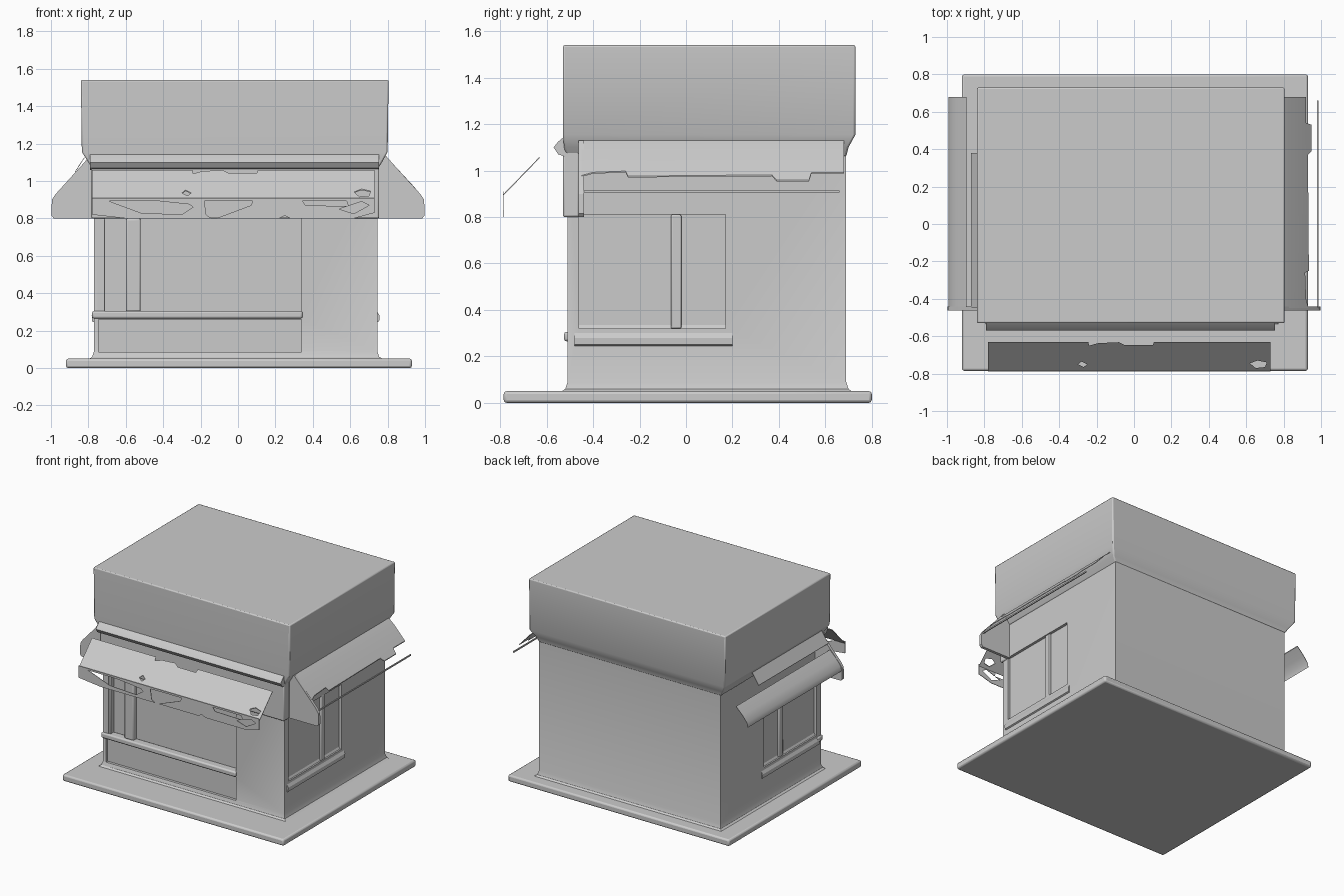
import bpy, bmesh, math

if "Cube" in bpy.data.objects:
    bpy.data.objects.remove(bpy.data.objects["Cube"])


def finish(name, bm, bevel=0.0):
    bmesh.ops.recalc_face_normals(bm, faces=bm.faces)
    me = bpy.data.meshes.new(name)
    bm.to_mesh(me)
    bm.free()
    ob = bpy.data.objects.new(name, me)
    bpy.context.collection.objects.link(ob)
    if bevel:
        m = ob.modifiers.new("soft_edges", 'BEVEL')
        m.width, m.segments = bevel, 2
        m.limit_method = 'ANGLE'
        m.angle_limit = math.radians(50)
    return ob


def prism(name, pts, axis, a, b, bevel=0.0):
    """Extrude a 2D outline along an axis from a to b."""
    place = {'x': lambda p, t: (t, p[0], p[1]),
             'y': lambda p, t: (p[0], t, p[1]),
             'z': lambda p, t: (p[0], p[1], t)}[axis]
    bm = bmesh.new()
    lo = [bm.verts.new(place(p, a)) for p in pts]
    hi = [bm.verts.new(place(p, b)) for p in pts]
    bm.faces.new(lo)
    bm.faces.new(hi)
    n = len(pts)
    for i in range(n):
        j = (i + 1) % n
        bm.faces.new((lo[i], lo[j], hi[j], hi[i]))
    return finish(name, bm, bevel)


def box(name, x0, x1, y0, y1, z0, z1, bevel=0.0):
    return prism(name, [(x0, y0), (x1, y0), (x1, y1), (x0, y1)], 'z', z0, z1, bevel)


def loft(name, rings, bevel=0.0):
    """Skin a stack of rectangles (x0, x1, y0, y1, z)."""
    bm = bmesh.new()
    loops = [[bm.verts.new(c) for c in ((x0, y0, z), (x1, y0, z), (x1, y1, z), (x0, y1, z))]
             for x0, x1, y0, y1, z in rings]
    for a, b in zip(loops, loops[1:]):
        for i in range(4):
            j = (i + 1) % 4
            bm.faces.new((a[i], a[j], b[j], b[i]))
    bm.faces.new(loops[0])
    bm.faces.new(loops[-1])
    return finish(name, bm, bevel)


def cut(ob, cutters):
    """Subtract the cutters, keep the result and remove the helpers."""
    for c in cutters:
        m = ob.modifiers.new("cut", 'BOOLEAN')
        m.operation, m.solver, m.object = 'DIFFERENCE', 'EXACT', c
    dg = bpy.context.evaluated_depsgraph_get()
    me = bpy.data.meshes.new_from_object(ob.evaluated_get(dg))
    ob.modifiers.clear()
    ob.data = me
    for c in cutters:
        bpy.data.objects.remove(c)


def sheet(name, line, axis, a, b, t=0.006):
    """Thin bent sheet: an open polyline thickened and extruded."""
    back = [(p[0], p[1] - t) for p in reversed(line)]
    return prism(name, line + back, axis, a, b)


# Ground slab
box("ground_slab", -0.92, 0.93, -0.785, 0.80, 0, 0.05, 0.012)

# Main walls with a small flare at the foot
walls = loft("walls", [
    (-0.80, 0.78, -0.54, 0.72, 0.045), (-0.78, 0.755, -0.52, 0.70, 0.06),
    (-0.77, 0.745, -0.51, 0.69, 0.09), (-0.77, 0.745, -0.51, 0.69, 1.10)])
cut(walls, [
    box("cut_front_window", -0.725, 0.34, -0.6, -0.465, 0.30, 0.80),
    box("cut_front_panel", -0.745, 0.34, -0.6, -0.492, 0.085, 0.26),
    box("cut_right_window", 0.725, 0.9, -0.46, 0.17, 0.32, 0.81),
    box("cut_left_window", -0.9, -0.75, -0.46, 0.17, 0.32, 0.81)])

# Front counter and window post
box("front_counter", -0.78, 0.345, -0.525, -0.46, 0.265, 0.305, 0.01)
box("front_window_post", -0.60, -0.52, -0.505, -0.46, 0.30, 0.80, 0.01)
box("front_window_edge", -0.735, -0.71, -0.505, -0.46, 0.30, 0.80, 0.005)

# Side sills and window posts
for side, s, w in (("right", 1, 0.745), ("left", -1, 0.77)):
    def span(a, b):
        return sorted((s * (w + a), s * (w + b)))
    box(side + "_window_post", *span(-0.03, -0.003), -0.065, -0.02, 0.32, 0.81, 0.006)
    x0, x1 = span(-0.02, 0.012)
    prism(side + "_sill", [(s * (w - 0.02), 0.235), (s * (w + 0.01), 0.25),
                           (s * (w + 0.012), 0.28), (s * (w - 0.02), 0.335)],
          'y', -0.48, 0.20)

# Header above the front window
box("front_header", -0.785, 0.755, -0.53, -0.46, 0.80, 1.10, 0.008)

# Upper storey flaring out from the walls
loft("upper_storey", [
    (-0.775, 0.745, -0.515, 0.69, 1.06), (-0.80, 0.77, -0.525, 0.70, 1.10),
    (-0.835, 0.80, -0.53, 0.73, 1.155), (-0.84, 0.805, -0.53, 0.73, 1.54)], 0.008)

# Eave ridge along the front
bm_ridge = prism("front_eave", [(-0.52, 1.06), (-0.55, 1.07), (-0.57, 1.10),
                                (-0.55, 1.125), (-0.52, 1.15)], 'x', -0.79, 0.755)

# Front awning slope with a torn top edge and small holes
slope = sheet("front_awning", [(-0.63, 1.06), (-0.785, 0.90)], 'x', -0.78, 0.73)
cut(slope, [
    prism("cut_tear", [(-0.25, -0.6), (-0.24, -0.65), (-0.19, -0.637), (-0.08, -0.632),
                       (-0.05, -0.648), (0.10, -0.648), (0.12, -0.6)], 'z', 0.8, 1.2),
    prism("cut_hole_a", [(-0.30, -0.75), (-0.28, -0.735), (-0.25, -0.75), (-0.27, -0.765)],
          'z', 0.8, 1.2),
    prism("cut_hole_b", [(0.62, -0.745), (0.66, -0.73), (0.71, -0.74), (0.70, -0.765),
                         (0.65, -0.77)], 'z', 0.8, 1.2)])

# Ragged hanging valance
valance = prism("front_valance", [
    (-0.78, 0.91), (-0.78, 0.82), (-0.60, 0.80), (0.22, 0.80), (0.25, 0.815),
    (0.28, 0.80), (0.62, 0.80), (0.73, 0.83), (0.73, 0.91)], 'y', -0.789, -0.785)
tears = [
    [(-0.71, 0.90), (-0.52, 0.83), (-0.30, 0.82), (-0.24, 0.86), (-0.26, 0.875), (-0.45, 0.895)],
    [(-0.18, 0.895), (-0.17, 0.82), (-0.13, 0.79), (-0.09, 0.81), (0.07, 0.87), (0.08, 0.90)],
    [(0.34, 0.90), (0.36, 0.87), (0.59, 0.865), (0.58, 0.895)],
    [(0.54, 0.85), (0.62, 0.825), (0.70, 0.87), (0.66, 0.89), (0.60, 0.87)]]
cut(valance, [prism("cut_valance", t, 'y', -0.85, -0.7) for t in tears])

# End brackets of the side awnings
for side, s, inner in (("right", 1, 0.74), ("left", -1, 0.76)):
    prism(side + "_awning_end", [
        (s * inner, 0.80), (s * 0.985, 0.80), (s * 0.998, 0.815), (s * 0.995, 0.90),
        (s * 0.975, 0.93), (s * 0.83, 1.09), (s * 0.795, 1.13), (s * inner, 1.13)],
        'y', -0.462, -0.44)

# Right awning: broken sheet and the loose lower rail
right = sheet("right_awning", [(0.785, 1.13), (0.83, 1.09), (0.95, 0.96)], 'y', -0.45, 0.68)
cut(right, [
    prism("cut_lower_edge", [(1.1, -0.5), (0.935, -0.46), (0.92, -0.40), (0.915, -0.26),
                             (0.935, -0.25), (0.93, 0.37), (0.95, 0.39), (0.95, 0.53),
                             (0.92, 0.54), (0.92, 0.70), (1.1, 0.7)], 'z', 0.8, 1.2)])
prism("right_awning_rail", [(0.978, 0.915), (0.978, 0.905), (0.986, 0.905), (0.986, 0.915)],
      'y', -0.45, 0.66)

# Left awning: upper strip and separate lower strip with a lip
sheet("left_awning_top", [(-0.82, 1.13), (-0.872, 1.05)], 'y', -0.45, 0.38)
sheet("left_awning", [(-0.895, 1.01), (-0.95, 0.955), (-0.985, 0.91), (-0.992, 0.88)],
      'y', -0.45, 0.68)

# Smooth the rounded parts, keep hard edges
for ob in bpy.data.objects:
    ob.select_set(ob.type == 'MESH')
    bpy.context.view_layer.objects.active = ob
bpy.ops.object.shade_smooth_by_angle(angle=math.radians(30))
